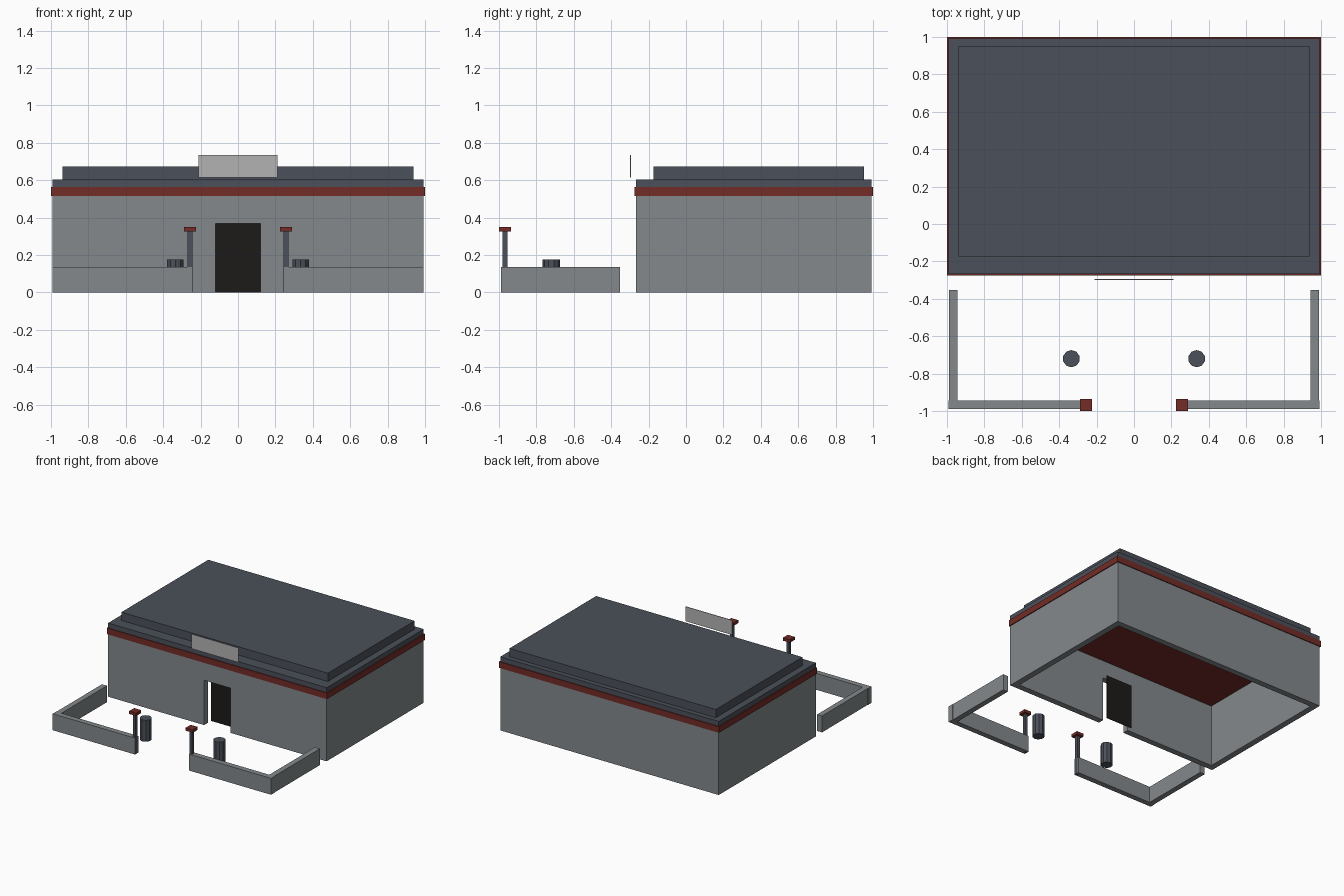
import bpy, bmesh
from mathutils import Vector

if "Cube" in bpy.data.objects:
    bpy.data.objects.remove(bpy.data.objects["Cube"])


def material(name, rgb):
    m = bpy.data.materials.new(name)
    m.diffuse_color = (*rgb, 1)
    m.use_nodes = True
    m.node_tree.nodes["Principled BSDF"].inputs["Base Color"].default_value = m.diffuse_color
    return m


WALL = material("wall_grey", (0.23, 0.25, 0.26))
DARK = material("dark_grey", (0.07, 0.08, 0.10))
RED = material("dark_red", (0.17, 0.025, 0.02))
BLACK = material("door_black", (0.012, 0.011, 0.01))
PALE = material("pale_grey", (0.45, 0.45, 0.45))


def finish(name, bm, mat):
    bmesh.ops.recalc_face_normals(bm, faces=bm.faces)
    me = bpy.data.meshes.new(name)
    bm.to_mesh(me)
    bm.free()
    me.materials.append(mat)
    ob = bpy.data.objects.new(name, me)
    bpy.context.collection.objects.link(ob)
    return ob


def prism(name, points, direction, mat):
    """Extrude a closed 3D outline along a direction."""
    bm = bmesh.new()
    face = bm.faces.new([bm.verts.new(p) for p in points])
    new = bmesh.ops.extrude_face_region(bm, geom=[face])["geom"]
    verts = [g for g in new if isinstance(g, bmesh.types.BMVert)]
    bmesh.ops.translate(bm, verts=verts, vec=Vector(direction))
    return finish(name, bm, mat)


def box(name, x, y, z, mat):
    x0, x1 = sorted(x)
    pts = [(x0, y[0], z[0]), (x1, y[0], z[0]), (x1, y[1], z[0]), (x0, y[1], z[0])]
    return prism(name, pts, (0, 0, z[1] - z[0]), mat)


W, F, B, T = 0.993, -0.268, 0.993, 0.05   # half width, front, back, wall thickness
H, DW, DH = 0.515, 0.12, 0.368            # wall height, door half width, door height

# Front wall with doorway
front = [(-W, 0), (-DW, 0), (-DW, DH), (DW, DH), (DW, 0), (W, 0), (W, H), (-W, H)]
prism("front_wall", [(x, F, z) for x, z in front], (0, T, 0), WALL)

# Side and back walls as one U-shaped plan, open underneath
plan = [(-W, F + T), (-W, B), (W, B), (W, F + T),
        (W - T, F + T), (W - T, B - T), (T - W, B - T), (T - W, F + T)]
prism("side_and_back_walls", [(x, y, 0) for x, y in plan], (0, 0, H), WALL)

# Recessed door panel
box("door", (-DW, DW), (-0.178, -0.173), (0, DH), BLACK)

# Trim band, stepped roof and blank sign board
box("trim_band", (-1, 1), (-0.275, 1), (H, 0.565), RED)
box("roof_lower", (-W, W), (F, B), (0.565, 0.605), DARK)
box("roof_upper", (-0.938, 0.938), (-0.173, 0.953), (0.605, 0.673), DARK)
box("sign_board", (-0.212, 0.212), (-0.299, -0.294), (0.615, 0.735), PALE)

# Yard parts, repeated on both sides
for side, s in (("left", -1), ("right", 1)):
    box(f"yard_front_wall_{side}", (s * 0.245, s * 0.993), (-0.988, -0.943), (0, 0.135), WALL)
    box(f"yard_side_wall_{side}", (s * 0.945, s * 0.99), (-0.943, -0.352), (0, 0.135), WALL)
    box(f"gate_post_{side}", (s * 0.244, s * 0.269), (-0.98, -0.955), (0, 0.326), DARK)
    box(f"post_cap_{side}", (s * 0.225, s * 0.289), (-1, -0.936), (0.326, 0.35), RED)
    # Low-poly bin
    bm = bmesh.new()
    bmesh.ops.create_cone(bm, cap_ends=True, segments=10, radius1=0.046, radius2=0.046, depth=0.175)
    bmesh.ops.translate(bm, verts=bm.verts, vec=(s * 0.335, -0.72, 0.0875))
    finish(f"bin_{side}", bm, DARK)
